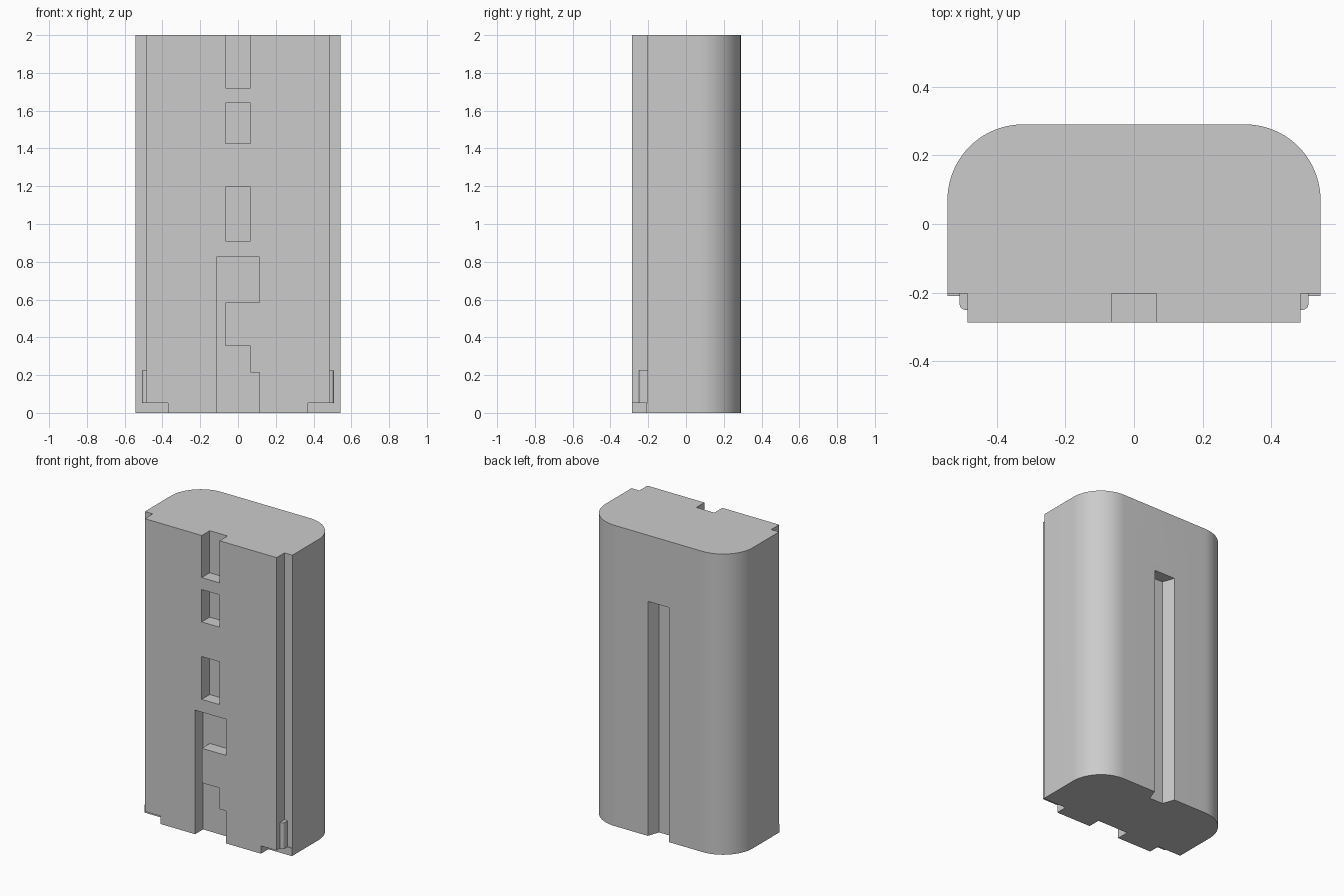
import bpy
import bmesh
from math import sin, cos, pi, radians

if "Cube" in bpy.data.objects:
    bpy.data.objects.remove(bpy.data.objects["Cube"], do_unlink=True)

grey = bpy.data.materials.new("plain grey")
GREY = (0.6, 0.6, 0.6, 1)
grey.diffuse_color = GREY
grey.use_nodes = True
grey.node_tree.nodes["Principled BSDF"].inputs["Base Color"].default_value = GREY

HALF_W, BACK, RADIUS = 0.543, 0.29, 0.22
FRONT, SHELF = -0.287, -0.203   # plate front, body front
HEIGHT = 2.0


def prism(name, points, offset):
    """Extrude a closed outline of 3D points along an offset."""
    bm = bmesh.new()
    face = bm.faces.new([bm.verts.new(p) for p in points])
    result = bmesh.ops.extrude_face_region(bm, geom=[face])
    verts = [v for v in result["geom"] if isinstance(v, bmesh.types.BMVert)]
    bmesh.ops.translate(bm, verts=verts, vec=offset)
    bmesh.ops.recalc_face_normals(bm, faces=bm.faces)
    mesh = bpy.data.meshes.new(name)
    bm.to_mesh(mesh)
    bm.free()
    mesh.materials.append(grey)
    obj = bpy.data.objects.new(name, mesh)
    bpy.context.collection.objects.link(obj)
    return obj


def upright(name, outline, z0, z1):
    """Prism from an xy outline."""
    return prism(name, [(x, y, z0) for x, y in outline], (0, 0, z1 - z0))


def frontal(name, outline, y0, y1):
    """Prism from an xz outline."""
    return prism(name, [(x, y0, z) for x, z in outline], (0, y1 - y0, 0))


def rect(a0, a1, b0, b1):
    return [(a0, b0), (a1, b0), (a1, b1), (a0, b1)]


def combine(target, tool, operation):
    mod = target.modifiers.new("join", "BOOLEAN")
    mod.operation, mod.solver, mod.object = operation, "EXACT", tool
    bpy.context.view_layer.objects.active = target
    bpy.ops.object.modifier_apply(modifier=mod.name)
    bpy.data.objects.remove(tool, do_unlink=True)


def activate(obj):
    bpy.ops.object.select_all(action="DESELECT")
    obj.select_set(True)
    bpy.context.view_layer.objects.active = obj


# Body with two large rounded rear corners
arc = [(HALF_W - RADIUS + RADIUS * cos(i * pi / 40),
        BACK - RADIUS + RADIUS * sin(i * pi / 40)) for i in range(21)]
outline = [(-HALF_W, SHELF), (HALF_W, SHELF)] + arc + [(-x, y) for x, y in reversed(arc)]
body = upright("battery_body", outline, 0, HEIGHT)

# Raised front plate, leaving side rails
combine(body, upright("front_plate", rect(-0.485, 0.485, FRONT, 0), 0, HEIGHT), "UNION")

# Front slots: three rectangles, then the stepped keyway
for z0, z1 in ((1.72, 2.1), (1.425, 1.64), (0.91, 1.195)):
    combine(body, frontal("slot_cutter", rect(-0.066, 0.066, z0, z1), -0.4, SHELF), "DIFFERENCE")
keyway = [(-0.115, -0.1), (0.113, -0.1), (0.113, 0.215), (0.065, 0.215),
          (0.065, 0.355), (-0.065, 0.355), (-0.065, 0.585), (0.113, 0.585),
          (0.113, 0.825), (-0.115, 0.825)]
combine(body, frontal("keyway_cutter", keyway, -0.4, SHELF), "DIFFERENCE")

# Bottom corner notches with a thin ledge behind
for side in (-1, 1):
    notch = rect(side * 0.37, side * 0.6, -0.1, 0.052)
    combine(body, frontal("notch_cutter", notch, -0.4, SHELF), "DIFFERENCE")
    ledge = rect(side * 0.37, side * HALF_W, 0, 0.052)
    combine(body, frontal("corner_ledge", ledge, SHELF - 0.006, -0.1), "UNION")

# Tapered guide groove in the back
groove = [(-0.05, 0.21), (0.05, 0.21), (0.078, BACK), (0.078, 0.4),
          (-0.078, 0.4), (-0.078, BACK)]
combine(body, upright("groove_cutter", groove, -0.1, 1.56), "DIFFERENCE")
activate(body)
bpy.ops.object.shade_smooth_by_angle(angle=radians(20))

# Small rounded latch nubs on the side rails
for side, label in ((1, "left"), (-1, "right")):
    profile = [(0.47, -0.25), (0.493, -0.25), (0.501, -0.247), (0.506, -0.241),
               (0.508, -0.232), (0.508, -0.19), (0.47, -0.19)]
    nub = upright(label + "_latch_nub", [(side * x, y) for x, y in profile], 0.052, 0.225)
    activate(nub)
    bpy.ops.object.shade_smooth_by_angle(angle=radians(35))
